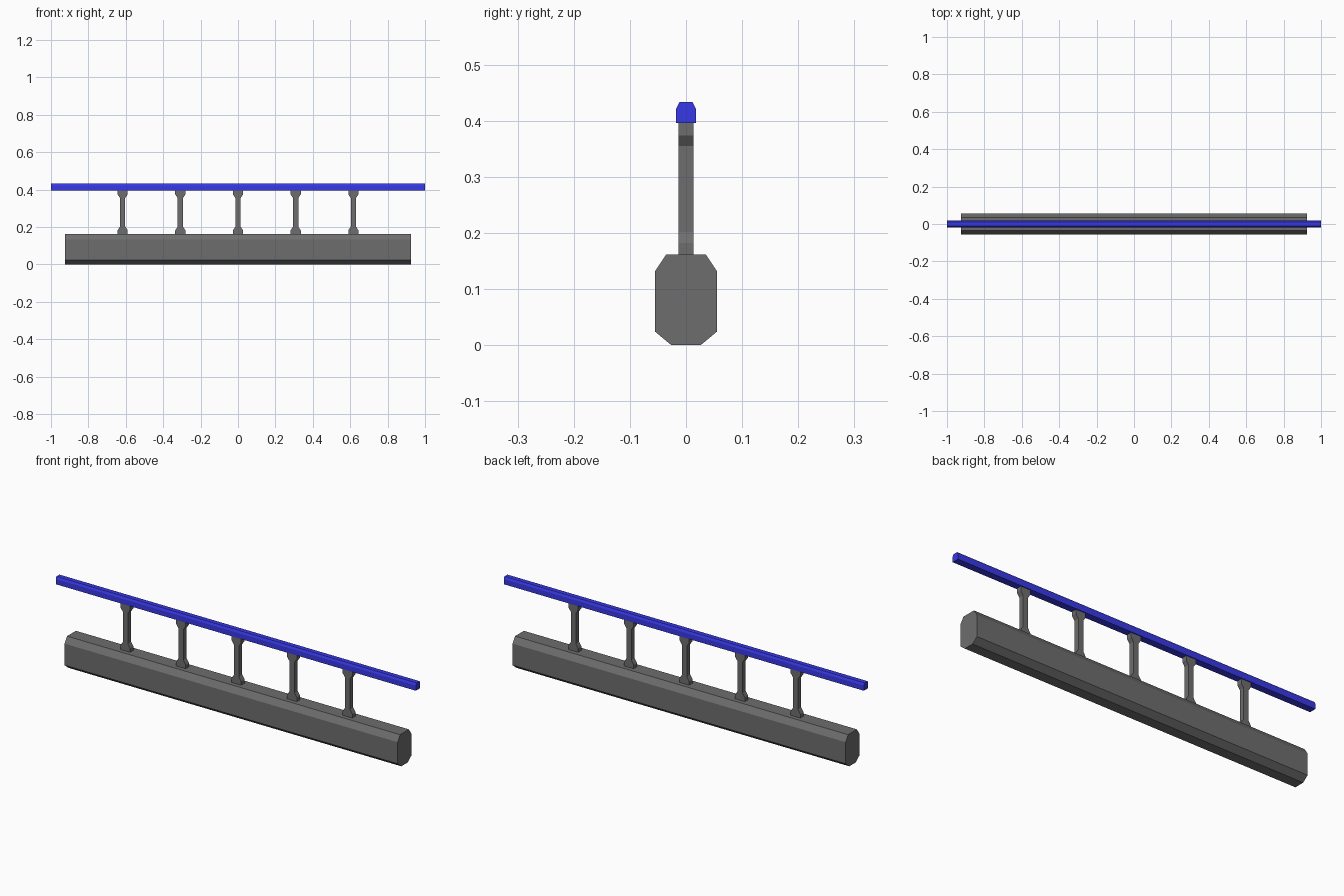
import bpy, bmesh
from mathutils import Vector

if "Cube" in bpy.data.objects:
    bpy.data.objects.remove(bpy.data.objects["Cube"])


def prism(name, half_profile, to_3d, direction, material):
    """Mirror a half outline (width, height), then extrude it."""
    outline = half_profile + [(-w, h) for w, h in reversed(half_profile)]
    bm = bmesh.new()
    face = bm.faces.new([bm.verts.new(to_3d(w, h)) for w, h in outline])
    ext = bmesh.ops.extrude_face_region(bm, geom=[face], use_keep_orig=True)
    moved = [g for g in ext["geom"] if isinstance(g, bmesh.types.BMVert)]
    bmesh.ops.translate(bm, verts=moved, vec=Vector(direction))
    bmesh.ops.recalc_face_normals(bm, faces=bm.faces[:])
    mesh = bpy.data.meshes.new(name)
    bm.to_mesh(mesh)
    bm.free()
    obj = bpy.data.objects.new(name, mesh)
    bpy.context.collection.objects.link(obj)
    mesh.materials.append(material)
    return obj


def colour(name, rgb):
    mat = bpy.data.materials.new(name)
    mat.diffuse_color = (*rgb, 1)
    mat.use_nodes = True
    mat.node_tree.nodes["Principled BSDF"].inputs["Base Color"].default_value = mat.diffuse_color
    return mat


blue = colour("blue", (0.04, 0.04, 0.8))
dark_grey = colour("dark_grey", (0.155, 0.155, 0.155))

# Heavy chamfered base beam
BEAM = 0.925
prism("base_beam",
      [(0.026, 0.0), (0.055, 0.024), (0.055, 0.132), (0.035, 0.162)],
      lambda w, h: (-BEAM, w, h), (2 * BEAM, 0, 0), dark_grey)

# Blue handrail
prism("handrail",
      [(0.0175, 0.396), (0.0175, 0.422), (0.012, 0.433)],
      lambda w, h: (-1, w, h), (2, 0, 0), blue)

# Five posts with flared feet and heads
POST = 0.013
for i in range(5):
    x = (i - 2) * 0.3085
    prism(f"post_{i + 1}",
          [(0.027, 0.161), (0.027, 0.182), (0.014, 0.202),
           (0.014, 0.355), (0.027, 0.374), (0.027, 0.397)],
          lambda w, h: (x + w, -POST, h), (0, 2 * POST, 0), dark_grey)
